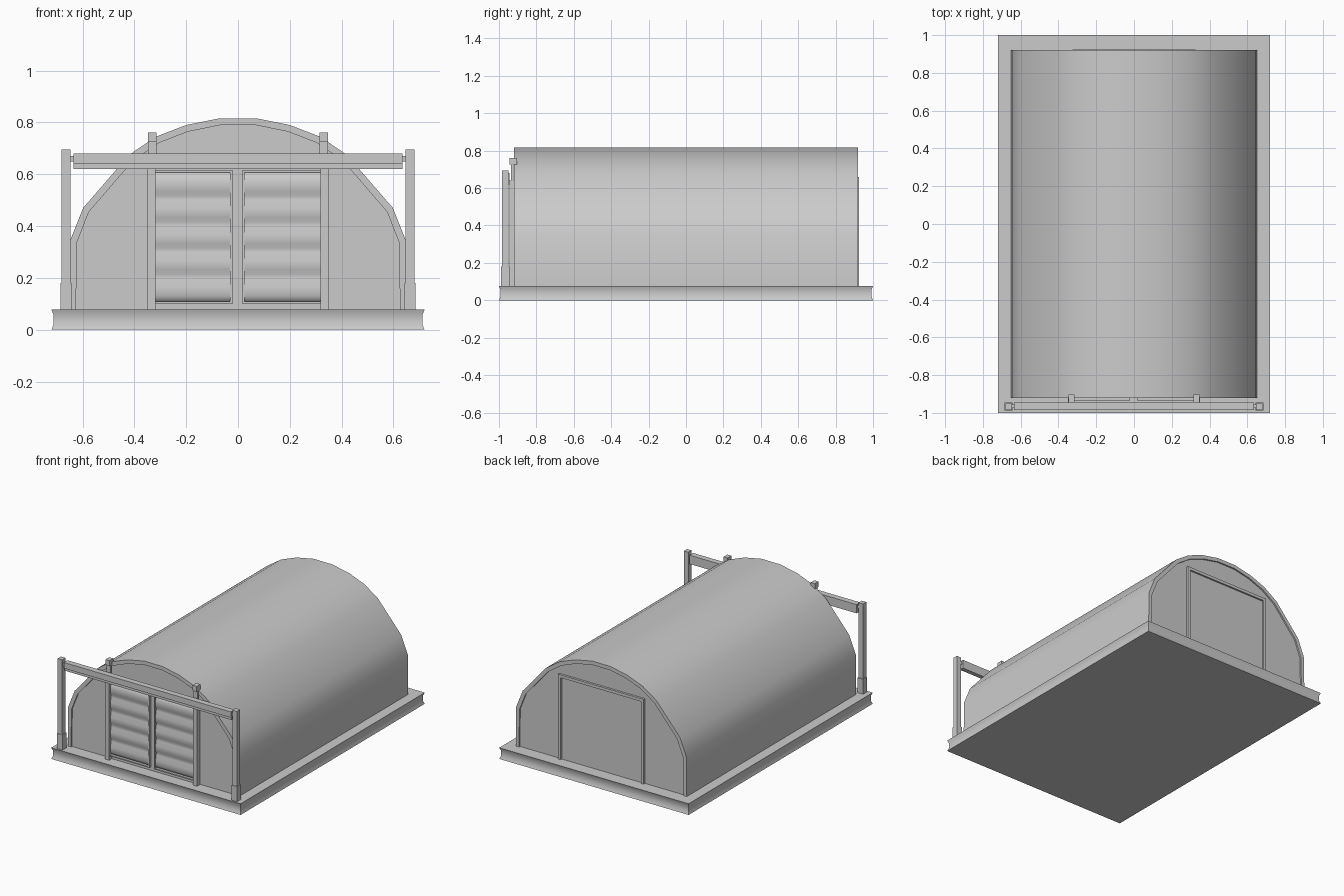
import bpy, bmesh

if "Cube" in bpy.data.objects:
    bpy.data.objects.remove(bpy.data.objects["Cube"])

BASE = 0.077


def make(name, verts, faces, smooth=None):
    mesh = bpy.data.meshes.new(name)
    mesh.from_pydata(verts, [], faces)
    bm = bmesh.new()
    bm.from_mesh(mesh)
    bmesh.ops.recalc_face_normals(bm, faces=bm.faces)
    bm.to_mesh(mesh)
    bm.free()
    ob = bpy.data.objects.new(name, mesh)
    bpy.context.collection.objects.link(ob)
    if smooth:
        bpy.ops.object.select_all(action='DESELECT')
        ob.select_set(True)
        bpy.context.view_layer.objects.active = ob
        bpy.ops.object.shade_smooth_by_angle(angle=smooth)
    return ob


def box(name, x, y, z):
    v = [(a, b, c) for a in x for b in y for c in z]
    f = [(0, 1, 3, 2), (4, 6, 7, 5), (0, 4, 5, 1),
         (2, 3, 7, 6), (0, 2, 6, 4), (1, 5, 7, 3)]
    return make(name, v, f)


def prism(name, outline, a, b, axis, smooth=None):
    """Extrude a closed 2D outline from a to b along x or y."""
    n = len(outline)
    v = [(t, p, q) if axis == 'x' else (p, t, q)
         for t in (a, b) for p, q in outline]
    f = [(i, (i + 1) % n, n + (i + 1) % n, n + i) for i in range(n)]
    f += [tuple(range(n)), tuple(range(n, 2 * n))]
    return make(name, v, f, smooth)


def both_sides(name, x, y, z):
    box(name + "_right", x, y, z)
    box(name + "_left", (-x[1], -x[0]), y, z)


# foundation slab with slightly hollow sides
rings = [(0, 0), (0.008, 0.02), (0.008, 0.057), (0, BASE)]
verts, faces = [], []
for d, z in rings:
    x, y = 0.72 - d, 1 - d
    verts += [(-x, -y, z), (x, -y, z), (x, y, z), (-x, y, z)]
for r in range(3):
    for i in range(4):
        j = (i + 1) % 4
        faces.append((4 * r + i, 4 * r + j, 4 * r + 4 + j, 4 * r + 4 + i))
faces += [(0, 1, 2, 3), (12, 13, 14, 15)]
make("foundation_slab", verts, faces, 0.6)

# arched roof shell
half = [(0.65, BASE), (0.647, 0.347), (0.598, 0.47), (0.42, 0.675),
        (0.317, 0.745), (0.2, 0.79), (0.07, 0.816)]
outer = half + [(-x, z) for x, z in reversed(half)]
inner = [(x * 0.962, max(BASE, z * 0.968)) for x, z in outer]
n = len(outer)
verts = [(x, y, z) for y in (-0.92, 0.92) for p in (outer, inner) for x, z in p]
faces = []
for i in range(n - 1):
    a, b = i, i + 1
    faces += [(a, b, b + 2 * n, a + 2 * n),
              (a + n, a + 3 * n, b + 3 * n, b + n),
              (a, a + n, b + n, b),
              (a + 2 * n, b + 2 * n, b + 3 * n, a + 3 * n)]
for i in (0, n - 1):
    faces.append((i, i + 2 * n, i + 3 * n, i + n))
make("arched_roof", verts, faces, 0.65)

# end walls, set just inside the shell
prism("front_wall", inner, -0.91, -0.89, 'y')
prism("back_wall", inner, 0.89, 0.91, 'y')

# back door frame and panel
both_sides("back_door_jamb", (0.305, 0.325), (0.905, 0.925), (BASE, 0.66))
box("back_door_lintel", (-0.325, 0.325), (0.905, 0.925), (0.64, 0.66))
box("back_door_panel", (-0.305, 0.305), (0.905, 0.913), (BASE, 0.64))

# front door posts with caps
both_sides("door_post", (0.318, 0.35), (-0.945, -0.905), (BASE, 0.64))
both_sides("door_post_top", (0.315, 0.347), (-0.935, -0.922), (0.64, 0.76))
both_sides("door_post_cap", (0.315, 0.347), (-0.944, -0.903), (0.725, 0.762))
box("door_backing", (-0.335, 0.335), (-0.916, -0.905), (BASE, 0.64))

# louvred shutter doors
for name, x0, x1 in (("left", -0.333, -0.02), ("right", 0.015, 0.33)):
    z0, z1, count = 0.105, 0.61, 5
    step = (z1 - z0) / count
    prof = [(-0.912, z1), (-0.912, z0)]
    for i in range(count):
        z = z0 + i * step
        prof += [(-0.922, z + 0.008), (-0.932, z + step * 0.25),
                 (-0.931, z + step * 0.6), (-0.924, z + step * 0.92)]
    prism("shutter_slats_" + name, prof, x0 + 0.008, x1 - 0.008, 'x', 0.9)
    for s, (a, b) in (("outer", (x0, x0 + 0.01)), ("inner", (x1 - 0.01, x1))):
        box(f"shutter_stile_{name}_{s}", (a, b), (-0.935, -0.912), (z0, z1))
    for s, z in (("bottom", z0 - 0.004), ("top", z1 - 0.004)):
        box(f"shutter_rail_{name}_{s}", (x0, x1), (-0.935, -0.912), (z, z + 0.008))

# beam across the front
box("cross_beam", (-0.635, 0.635), (-0.985, -0.945), (0.64, 0.68))
box("cross_beam_lower_rail", (-0.635, 0.635), (-0.975, -0.945), (0.62, 0.64))
both_sides("beam_pin", (0.63, 0.65), (-0.975, -0.955), (0.65, 0.671))

# outer gantry posts with feet
both_sides("gantry_post", (0.647, 0.681), (-0.985, -0.95), (BASE, 0.695))
both_sides("gantry_post_foot", (0.642, 0.685), (-0.988, -0.945), (BASE, 0.18))
